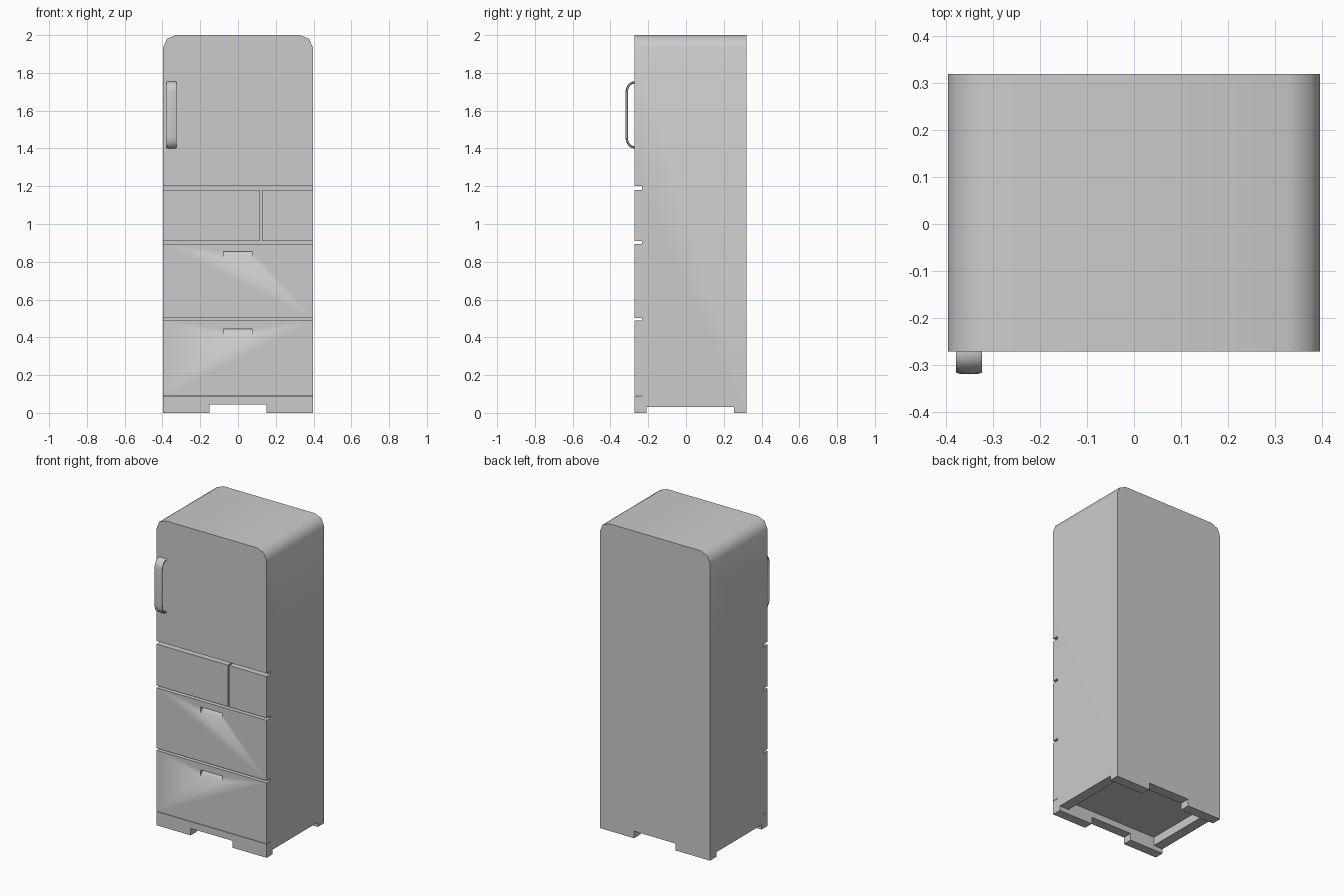
import bpy, bmesh, math
from mathutils import Vector

if "Cube" in bpy.data.objects:
    bpy.data.objects.remove(bpy.data.objects["Cube"])

W, YF, YB, H, R = 0.397, -0.272, 0.32, 2.0, 0.068


def extrude(name, pts, axis, a, b):
    """Extrude a closed 2D profile along x (pts = y,z) or y (pts = x,z)."""
    bm = bmesh.new()
    place = (lambda p, t: (t, p[0], p[1])) if axis == 'x' else (lambda p, t: (p[0], t, p[1]))
    face = bm.faces.new([bm.verts.new(place(p, a)) for p in pts])
    shift = Vector((b - a, 0, 0)) if axis == 'x' else Vector((0, b - a, 0))
    new = bmesh.ops.extrude_face_region(bm, geom=[face])['geom']
    bmesh.ops.translate(bm, verts=[v for v in new if isinstance(v, bmesh.types.BMVert)], vec=shift)
    return finish(name, bm)


def finish(name, bm):
    if name == 'cabinet':
        bmesh.ops.delete(bm, geom=[], context='FACES')
    bmesh.ops.recalc_face_normals(bm, faces=bm.faces[:])
    mesh = bpy.data.meshes.new(name)
    bm.to_mesh(mesh)
    bm.free()
    ob = bpy.data.objects.new(name, mesh)
    bpy.context.collection.objects.link(ob)
    return ob


def cut(target, cutter):
    bpy.context.view_layer.objects.active = target
    mod = target.modifiers.new('cut', 'BOOLEAN')
    mod.operation, mod.solver, mod.object = 'DIFFERENCE', 'EXACT', cutter
    bpy.ops.object.modifier_apply(modifier=mod.name)
    bpy.data.objects.remove(cutter)


def cut_box(target, x0, x1, y0, y1, z0, z1):
    cut(target, extrude('cutter', [(y0, z0), (y1, z0), (y1, z1), (y0, z1)], 'x', x0, x1))


def smooth(ob, angle):
    bpy.ops.object.select_all(action='DESELECT')
    ob.select_set(True)
    bpy.context.view_layer.objects.active = ob
    bpy.ops.object.shade_smooth_by_angle(angle=math.radians(angle))


# Cabinet with rounded top corners
arc = [(R * math.cos(t), R * math.sin(t)) for t in (0, math.pi / 4, math.pi / 2)]
right = [(W - R + x, H - R + z) for x, z in arc]
profile = [(-W, 0), (W, 0)] + right + [(-x, z) for x, z in reversed(right)]
body = extrude('cabinet', profile, 'y', YF, YB)

# Horizontal gaps between door, drawers and plinth
for z0, z1 in ((1.18, 1.2), (0.895, 0.91), (0.488, 0.502), (0.089, 0.092)):
    cut_box(body, -0.5, 0.5, -0.4, -0.232, z0, z1)
# Vertical gap between the two middle compartments
cut_box(body, 0.117, 0.127, -0.4, -0.232, 0.9, 1.19)

# Sloped finger pulls in the drawers
for z in (0.82, 0.41):
    wedge = [(-0.3, z), (YF, z), (-0.24, z + 0.035), (-0.3, z + 0.035)]
    cut(body, extrude('cutter', wedge, 'x', -0.078, 0.074))

# Hollow plinth with notches on all four sides
cut_box(body, -0.33, 0.33, -0.21, 0.255, -0.1, 0.085)
cut_box(body, -0.15, 0.15, -0.5, 0.5, -0.1, 0.045)
cut_box(body, -0.5, 0.5, -0.21, 0.255, -0.1, 0.03)
smooth(body, 50)

# Strap handle: flat rounded section swept along a bracket path
zc, hz, r = 1.5775, 0.171, 0.038
yo = -0.314
half = [(YF + 0.005, hz)]
for i in range(6):
    t = math.pi / 2 * i / 5
    half.append((yo + r - r * math.sin(t), hz - r * 1.4 + r * 1.4 * math.cos(t)))
path = [Vector(p) for p in half + [(y, -z) for y, z in reversed(half)]]
section = [(-0.0275, -0.003), (-0.0275, 0.003), (-0.02, 0.0055), (0, 0.0065),
           (0.02, 0.0055), (0.0275, 0.003), (0.0275, -0.003), (0.02, -0.006), (-0.02, -0.006)]
bm = bmesh.new()
rings = []
for i, p in enumerate(path):
    d = (path[min(i + 1, len(path) - 1)] - path[max(i - 1, 0)]).normalized()
    n = Vector((d.y, -d.x))
    rings.append([bm.verts.new((-0.352 + x, p.x + n.x * s, zc + p.y + n.y * s)) for x, s in section])
for a, b in zip(rings, rings[1:]):
    for k in range(len(section)):
        m = (k + 1) % len(section)
        bm.faces.new((a[k], a[m], b[m], b[k]))
bm.faces.new(rings[0])
bm.faces.new(rings[-1])
smooth(finish('door_handle', bm), 40)
